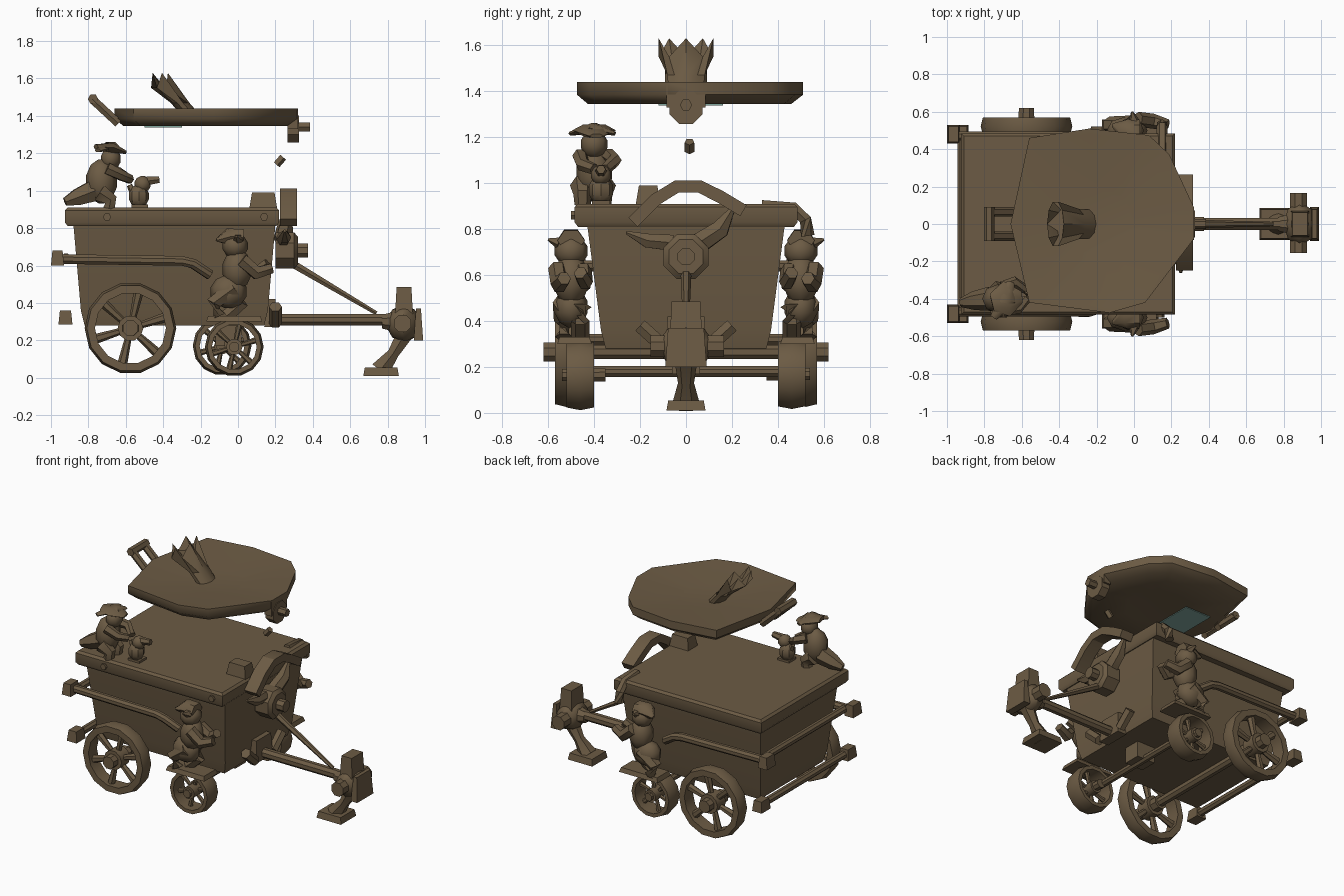
import bpy, bmesh, math
from mathutils import Vector as V

if "Cube" in bpy.data.objects:
    bpy.data.objects.remove(bpy.data.objects["Cube"])


def material(name, rgb):
    m = bpy.data.materials.new(name)
    m.diffuse_color = (*rgb, 1)
    m.use_nodes = True
    m.node_tree.nodes["Principled BSDF"].inputs["Base Color"].default_value = m.diffuse_color
    return m


BROWN = material("dark bronze brown", (0.15, 0.105, 0.058))
TEAL = material("pale teal", (0.23, 0.40, 0.35))


# Every piece is a stack of rings of points; part() skins the stacks
def part(name, *pieces, mat=BROWN, closed=False, angle=40):
    bm = bmesh.new()
    for rings in pieces:
        vs = [[bm.verts.new(p) for p in r] for r in rings]
        n = len(vs[0])
        pairs = list(zip(vs, vs[1:])) + ([(vs[-1], vs[0])] if closed else [])
        for a, b in pairs:
            for i in range(n):
                j = (i + 1) % n
                bm.faces.new((a[i], a[j], b[j], b[i]))
        if not closed:
            bm.faces.new(vs[0][::-1])
            bm.faces.new(vs[-1])
    bmesh.ops.recalc_face_normals(bm, faces=bm.faces)
    me = bpy.data.meshes.new(name)
    bm.to_mesh(me)
    bm.free()
    me.materials.append(mat)
    ob = bpy.data.objects.new(name, me)
    bpy.context.collection.objects.link(ob)
    bpy.ops.object.select_all(action='DESELECT')
    ob.select_set(True)
    bpy.context.view_layer.objects.active = ob
    bpy.ops.object.shade_smooth_by_angle(angle=math.radians(angle))
    return ob


def rect(x0, x1, y, z):
    return [(x0, -y, z), (x1, -y, z), (x1, y, z), (x0, y, z)]


def box(x0, x1, y0, y1, z0, z1, t=0.0):
    return [[(x0 + k, y0 + k, z), (x1 - k, y0 + k, z), (x1 - k, y1 - k, z), (x0 + k, y1 - k, z)]
            for z, k in ((z0, 0), (z1, t))]


def rod(pts, radii, n=8, up=(0, 0, 1), squash=1.0):
    """Tube along pts; radius along 'up', squashed across it."""
    pts = [V(p) for p in pts]
    if not isinstance(radii, (list, tuple)):
        radii = [radii] * len(pts)
    rings = []
    for i, p in enumerate(pts):
        t = (pts[min(i + 1, len(pts) - 1)] - pts[max(i - 1, 0)]).normalized()
        u = V(up) if abs(t.dot(V(up))) < 0.95 else V((1, 0, 0))
        a = (u - t * u.dot(t)).normalized()
        b = t.cross(a)
        rings.append([p + radii[i] * (a * math.cos(q) + b * math.sin(q) * squash)
                      for q in (2 * math.pi * (k + 0.5) / n for k in range(n))])
    return rings


def ball(c, r, n=8, m=5):
    rings = []
    for i in range(m + 1):
        f = math.pi * (0.06 + 0.88 * i / m)
        rings.append([(c[0] + r[0] * math.sin(f) * math.cos(q), c[1] + r[1] * math.sin(f) * math.sin(q),
                       c[2] - r[2] * math.cos(f)) for q in (2 * math.pi * k / n for k in range(n))])
    return rings


def mir(piece, s):
    return [[(p[0], p[1] * s, p[2]) for p in r] for r in piece]


# Cart body and lid
part("cart_body", [rect(-.82, .14, .35, .28), rect(-.84, .16, .37, .36), rect(-.88, .2, .43, .82)])
part("cart_lid", [rect(-.91, .205, .47, .81), rect(-.925, .22, .485, .83),
                  rect(-.925, .22, .485, .895), rect(-.91, .205, .47, .91)])
part("lid_studs", *[rod([(x, -.47, .86), (x, -.5, .86)], .022, 6) for x in (-.7, .14)])
part("lid_box", box(.06, .21, -.22, -.11, .9, .99, .015))
part("lid_hook", rod([(.15, .33, .9), (.15, .47, .89), (.15, .52, .84), (.15, .53, .77)], .03, 6))

# Rails with square knobs round the back and sides
rails = []
for s in (-1, 1):
    rails += [rod([(-.98, s * .47, .635), (-.3, s * .47, .625), (-.24, s * .47, .61), (-.15, s * .44, .55)], .028),
              box(-1, -.93, s * .48 - .05, s * .48 + .05, .6, .68, .008),
              box(-.96, -.885, s * .48 - .05, s * .48 + .05, .285, .36, .008)]
rails += [rod([(-.92, -.45, z), (-.92, .45, z)], .026) for z in (.32, .64)]
part("rails", *rails)


# Spoked wheels
def wheel(name, x, z, y0, y1, r, ri, s, spokes, hub_out, hub_in):
    n = 14
    prof = [(ri, y0), (r - .012, y0), (r, (y0 + y1) / 2), (r - .012, y1), (ri, y1)]
    rim = [[(x + q * math.cos(a), s * y, z + q * math.sin(a)) for q, y in prof]
           for a in (2 * math.pi * k / n for k in range(n))]
    part(name + "_rim", rim, closed=True, angle=50)
    ym = s * (y0 + y1) / 2
    bits = [rod([(x, ym, z), (x + (ri + .01) * math.cos(a), ym, z + (ri + .01) * math.sin(a))],
                [r * .06, r * .11], 6, (0, 1, 0))
            for a in (2 * math.pi * k / spokes + .3 for k in range(spokes))]
    bits.append(rod([(x, s * y0, z), (x, s * y1, z)], r * .28, 10))
    bits.append(rod([(x, s * hub_in, z), (x, s * hub_out, z)], [r * .2, r * .18], 8))
    part(name + "_spokes", *bits)


for s, side in ((-1, "near"), (1, "far")):
    wheel(side + "_rear_wheel", -.575, .265, .475, .57, .245, .19, s, 6, .62, .42)
    fx, fz = (-.02, .165) if s < 0 else (-.085, .17)
    wheel(side + "_front_wheel", fx, fz, .4, .52, .157, .12, s, 6, .54, .35)
part("axles", rod([(-.575, -.55, .265), (-.575, .55, .265)], .032),
     rod([(-.05, -.42, .18), (-.05, .42, .18)], .025), box(-.12, .02, -.06, .06, .17, .29))

# Riders on side steps
for s, side in ((-1, "near"), (1, "far")):
    part(side + "_step", mir(box(-.17, .13, .41, .56, .3, .33, .01), s))
    bits = [ball((-.005, .5, .58), (.08, .08, .11)),
            ball((-.05, .5, .46), (.1, .075, .09)),
            ball((-.015, .5, .705), (.07, .075, .068)),
            rod([(.03, .5, .75), (-.05, .5, .755), (-.115, .53, .735)], [.05, .05, .008], 6, squash=1.2),
            rod([(0, .55, .74), (-.01, .6, .755)], [.03, .006], 5),
            rod([(.02, .56, .63), (.1, .55, .56), (.18, .53, .585)], [.04, .04, .03], 6),
            rod([(.02, .45, .62), (.1, .44, .57), (.16, .46, .61)], [.04, .035, .03], 6),
            rod([(-.02, .53, .48), (-.13, .53, .4), (-.1, .53, .33)], [.05, .045, .04], 6),
            rod([(.0, .46, .46), (.02, .46, .4), (-.06, .46, .33)], [.05, .04, .04], 6)]
    part(side + "_rider", *[mir(b, s) for b in bits], angle=50)

# Figures seated on the lid
part("lid_rider", ball((-.73, -.4, 1.05), (.085, .08, .12)),
     ball((-.68, -.4, 1.17), (.055, .06, .06)),
     rod([(-.76, -.42, 1.235), (-.68, -.4, 1.23), (-.6, -.39, 1.205)], [.015, .03, .01], 6, squash=3.2),
     rod([(-.75, -.5, 1.215), (-.68, -.4, 1.24), (-.66, -.31, 1.215)], [.01, .025, .01], 6, squash=2),
     rod([(-.77, -.4, 1.0), (-.86, -.41, .965), (-.925, -.42, .94)], [.065, .05, .025], 6),
     rod([(-.7, -.46, 1.12), (-.62, -.45, 1.08), (-.575, -.4, 1.06)], [.035, .03, .025], 6),
     rod([(-.7, -.34, 1.12), (-.64, -.31, 1.1), (-.58, -.35, 1.06)], [.035, .03, .025], 6),
     *[rod([(-.74, y, .99), (-.68, y, .95), (-.69, y, .905)], [.055, .04, .035], 6) for y in (-.45, -.36)], angle=50)
part("lid_companion", ball((-.53, -.37, .97), (.055, .055, .065)),
     ball((-.51, -.37, 1.035), (.045, .045, .045)),
     rod([(-.5, -.37, 1.05), (-.42, -.37, 1.06)], [.028, .02], 6),
     rod([(-.53, -.37, .93), (-.58, -.36, 1.03)], [.03, .015], 5), box(-.57, -.48, -.41, -.33, .905, .925))

# Front crest: arch, disc with hub and horns
part("front_arch", rod([(.27, -.23, .83), (.27, -.13, .93), (.27, -.04, .985), (.27, .06, .985),
                        (.27, .15, .94), (.27, .25, .88)], .065, 4, (1, 0, 0), .6).copy(), angle=30)
part("crest_disc", rod([(.2, 0, .68), (.3, 0, .68), (.32, 0, .68)], [.105, .105, .08], 8),
     rod([(.3, 0, .68), (.375, 0, .68)], .04, 8))
part("crest_horns", rod([(.24, .06, .74), (.25, .15, .8), (.25, .21, .9)], [.05, .045, .008], 6),
     rod([(.24, -.06, .74), (.25, -.17, .75), (.25, -.26, .785)], [.04, .035, .008], 6))

# Drawbar with brace, coupling head and foot
part("drawbar", rod([(.15, 0, .31), (.82, 0, .31)], .034), box(.14, .21, -.09, .09, .27, .42, .01),
     *[rod([(.2, s * .2, .38), (.2, s * .1, .29)], .035, 6) for s in (-1, 1)])
part("drawbar_brace", rod([(.24, 0, .64), (.74, 0, .345)], [.025, .012], 6))
part("coupling_head", ball((.885, 0, .29), (.09, .12, .1)),
     box(.84, .935, -.07, .07, .34, .485, .008),
     rod([(.88, -.155, .29), (.88, .165, .29)], .05, 8),
     box(.94, .99, -.09, .09, .2, .37, .012), rod([(.77, 0, .3), (.88, 0, .3)], [.04, .07], 8))
part("coupling_foot", rod([(.89, 0, .23), (.83, 0, .13), (.76, 0, .04)], [.05, .035, .06], 6),
     box(.67, .86, -.085, .085, .01, .055, .008))

# Canopy: shallow dished polygon plate
OUT = [(-.56, .46), (-.24, .51), (.08, .475), (.19, .37), (.32, .09), (.32, -.08),
       (.06, -.42), (-.13, -.475), (-.56, -.42), (-.66, 0)]
part("canopy", [[(-.17 + (x + .17) * f, y * f, z) for x, y in OUT] for f, z in
                ((.4, 1.36), (.9, 1.345), (1, 1.385), (1, 1.44), (.94, 1.438), (.35, 1.405))], angle=50)
part("canopy_glass", box(-.5, -.3, -.12, .16, 1.338, 1.345), mat=TEAL)
part("canopy_handle", *[rod([(-.64, s * .065, 1.36), (-.78, s * .065, 1.49)], .026, 6) for s in (-1, 1)],
     rod([(-.775, -.09, 1.49), (-.775, .09, 1.49)], .028, 6))
part("canopy_clasp", rod([(.265, 0, 1.33), (.325, 0, 1.33)], .078, 8),
     rod([(.32, 0, 1.34), (.385, 0, 1.34)], .027, 6), box(.265, .32, -.085, .085, 1.33, 1.43))
part("loose_catch", rod([(.205, .015, 1.14), (.24, .015, 1.18)], .022, 5))


# Jagged flue leaning back from the canopy
def flue_ring(cx, cz, rx, ry, jag):
    return [(cx + rx * math.cos(math.pi * k / 5), ry * math.sin(math.pi * k / 5),
             cz + jag * (-1) ** k) for k in range(10)]


part("canopy_flue", [flue_ring(-.24, 1.39, .05, .08, 0), flue_ring(-.31, 1.47, .05, .085, 0),
                     flue_ring(-.42, 1.59, .045, .125, .04)], angle=30)
